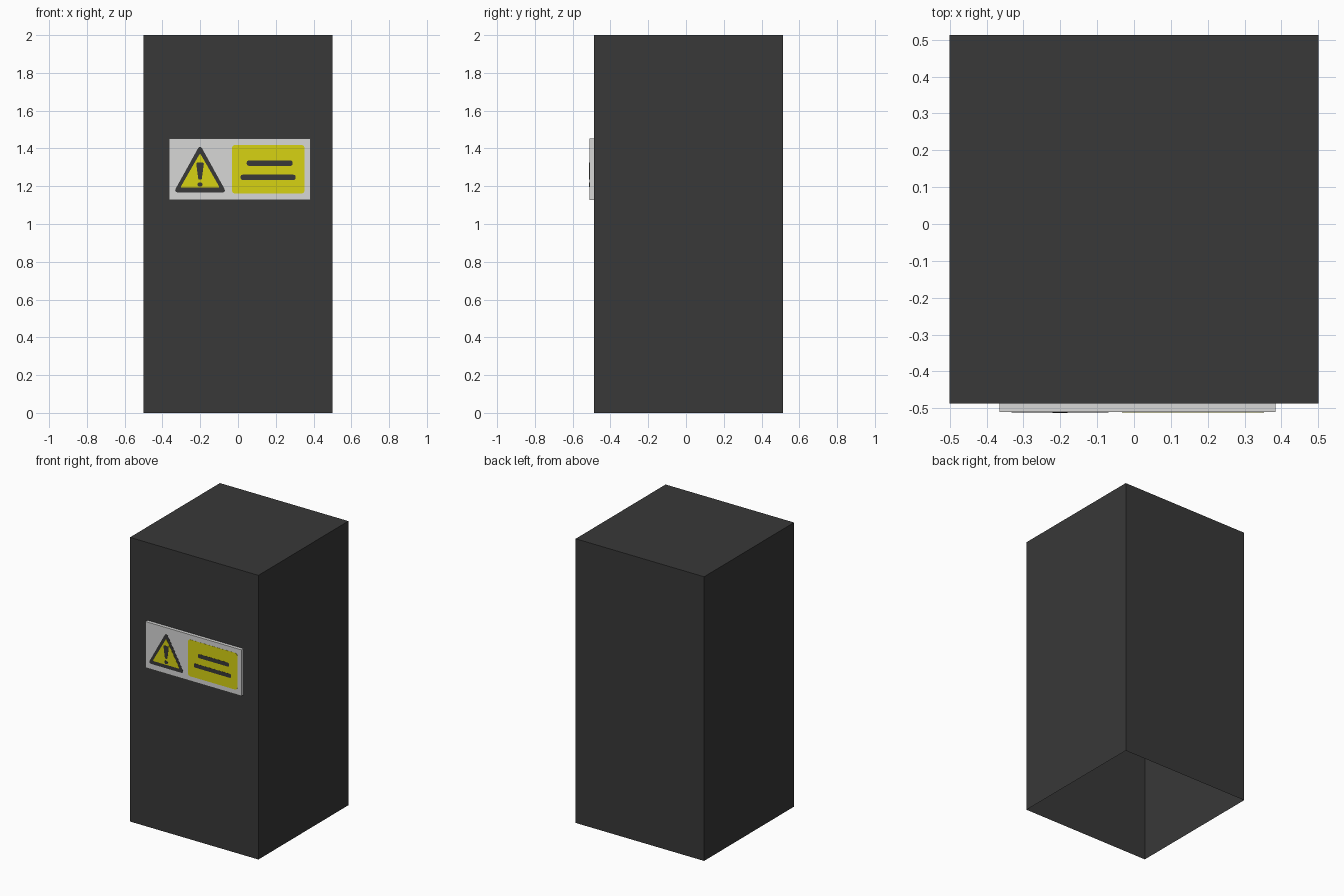
import bpy, bmesh, math
from mathutils import Vector

if "Cube" in bpy.data.objects:
    bpy.data.objects.remove(bpy.data.objects["Cube"])


def material(name, rgb):
    m = bpy.data.materials.new(name)
    m.diffuse_color = (*rgb, 1)
    m.use_nodes = True
    m.node_tree.nodes["Principled BSDF"].inputs["Base Color"].default_value = m.diffuse_color
    return m


BLACK = material("charcoal black", (0.040, 0.040, 0.040))
WHITE = material("sign white", (0.68, 0.68, 0.67))
YELLOW = material("warning yellow", (0.68, 0.645, 0.006))


def finish(name, bm, mat):
    bmesh.ops.recalc_face_normals(bm, faces=bm.faces)
    me = bpy.data.meshes.new(name)
    bm.to_mesh(me)
    bm.free()
    me.materials.append(mat)
    ob = bpy.data.objects.new(name, me)
    bpy.context.collection.objects.link(ob)
    return ob


def box(name, lo, hi, mat, open_bottom=False):
    bm = bmesh.new()
    bmesh.ops.create_cube(bm, size=1)
    lo, hi = Vector(lo), Vector(hi)
    for v in bm.verts:
        v.co = Vector([(a + b) / 2 + c * (b - a) for a, b, c in zip(lo, hi, v.co)])
    bm.normal_update()
    if open_bottom:
        down = [f for f in bm.faces if f.normal.z < -0.5]
        bmesh.ops.delete(bm, geom=down, context='FACES_ONLY')
        bm.normal_update()
    return finish(name, bm, mat)


def rounded(points, r, steps=4):
    """Round the corners of an x-z outline; r is the cut-back along each edge."""
    out = []
    for i, p in enumerate(points):
        p = Vector(p)
        a = (Vector(points[i - 1]) - p).normalized() * r
        b = (Vector(points[(i + 1) % len(points)]) - p).normalized() * r
        for k in range(steps + 1):
            t = k / steps
            out.append(p + a * (1 - t) ** 2 + b * t ** 2)
    return out


def rect(x0, x1, z0, z1):
    return [(x0, z0), (x1, z0), (x1, z1), (x0, z1)]


FACE_Y = -0.510  # front of the sign board


def plate(name, outline, layer, mat):
    """Thin painted plate on the sign front, layer 1 is lowest."""
    bm = bmesh.new()
    y = FACE_Y - 0.001 * layer
    f = bm.faces.new([bm.verts.new((x, y, z)) for x, z in outline])
    ext = bmesh.ops.extrude_face_region(bm, geom=[f])
    for v in ext["geom"]:
        if isinstance(v, bmesh.types.BMVert):
            v.co.y = FACE_Y
    return finish(name, bm, mat)


# Cabinet shell, open underneath
box("cabinet_body", (-0.5, -0.487, 0), (0.5, 0.513, 2), BLACK, open_bottom=True)

# Sign board
box("sign_board", (-0.365, FACE_Y, 1.128), (0.384, -0.487, 1.453), WHITE)

# Warning triangle with exclamation mark
cx = -0.201
plate("triangle_border", rounded([(cx - 0.14, 1.167), (cx + 0.14, 1.167), (cx, 1.42)], 0.025), 1, BLACK)
plate("triangle_field", rounded([(cx - 0.105, 1.192), (cx + 0.105, 1.192), (cx, 1.375)], 0.012), 2, YELLOW)
plate("exclamation_stroke",
      rounded([(cx - 0.009, 1.235), (cx + 0.009, 1.235), (cx + 0.021, 1.325), (cx - 0.021, 1.325)], 0.008),
      3, BLACK)
plate("exclamation_dot",
      [(cx + 0.014 * math.cos(a), 1.209 + 0.012 * math.sin(a))
       for a in (math.tau * k / 12 for k in range(12))], 3, BLACK)

# Yellow text panel with two plain bars
plate("notice_panel", rounded(rect(-0.033, 0.353, 1.161, 1.419), 0.022), 1, YELLOW)
for name, x0, x1, z in (("upper_bar", 0.046, 0.289, 1.322), ("lower_bar", 0.014, 0.305, 1.247)):
    plate(name, rounded(rect(x0, x1, z - 0.014, z + 0.014), 0.012), 2, BLACK)
